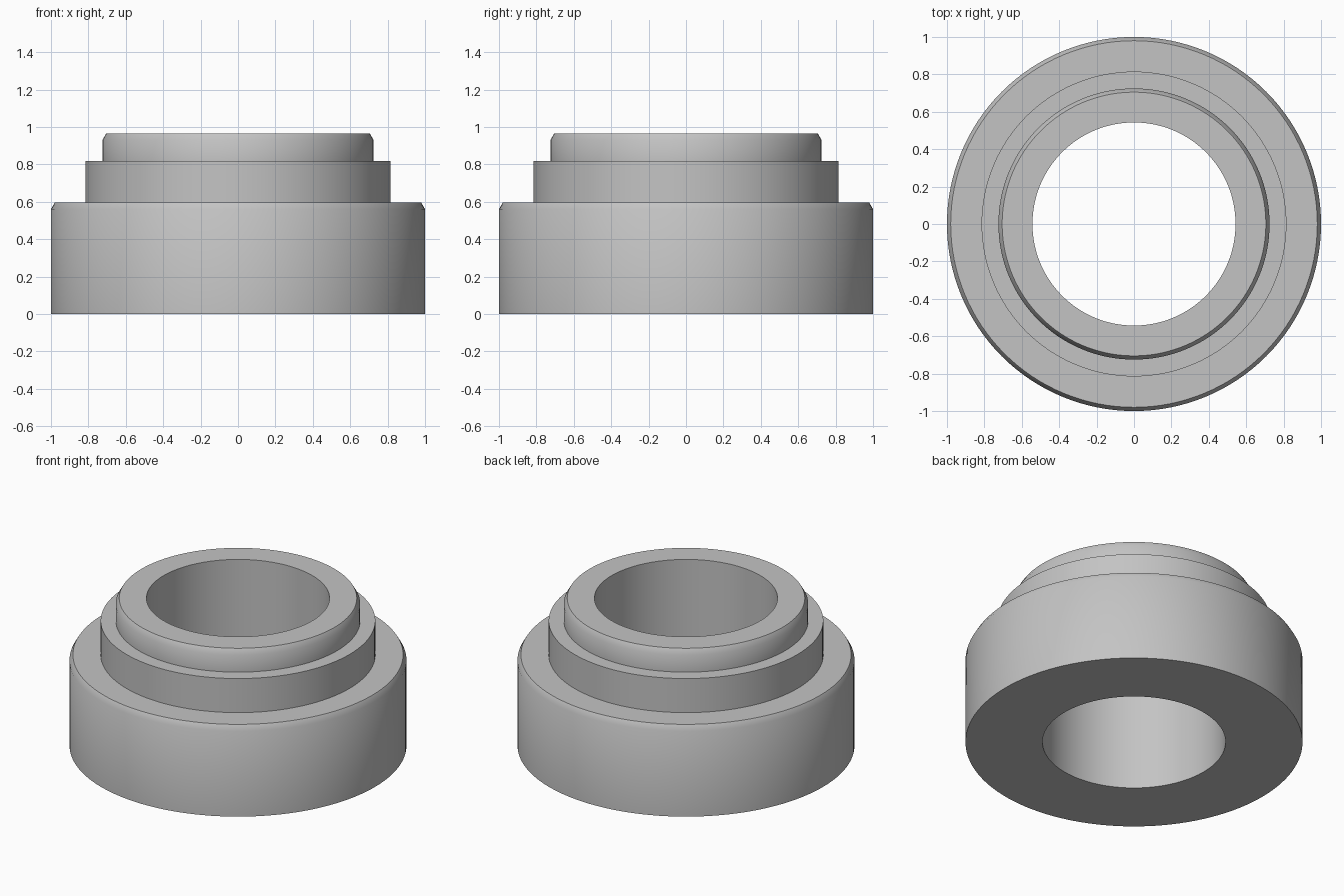
import bpy, bmesh, math
from mathutils import Matrix

SEGMENTS = 128

cube = bpy.data.objects.get("Cube")
if cube:
    bpy.data.objects.remove(cube, do_unlink=True)

# Plain grey finish
grey = bpy.data.materials.new("plain_grey")
grey.use_nodes = True
colour = (0.55, 0.55, 0.55, 1)
grey.diffuse_color = colour
grey.node_tree.nodes["Principled BSDF"].inputs["Base Color"].default_value = colour


def lathe(name, profile, material):
    """Revolve a closed (radius, height) profile around z."""
    bm = bmesh.new()
    verts = [bm.verts.new((r, 0, z)) for r, z in profile]
    edges = [bm.edges.new((verts[i - 1], verts[i])) for i in range(len(verts))]
    bmesh.ops.spin(bm, geom=verts + edges, cent=(0, 0, 0), axis=(0, 0, 1),
                   angle=math.tau, steps=SEGMENTS, use_merge=True)
    bmesh.ops.remove_doubles(bm, verts=bm.verts, dist=1e-5)
    bmesh.ops.recalc_face_normals(bm, faces=bm.faces)
    mesh = bpy.data.meshes.new(name)
    bm.to_mesh(mesh)
    bm.free()
    mesh.materials.append(material)
    obj = bpy.data.objects.new(name, mesh)
    bpy.context.collection.objects.link(obj)
    return obj


# Stepped collar: chamfered flange, shoulder, chamfered neck, through bore
bore = 0.543
collar = lathe("stepped_collar", [
    (bore, 0), (1, 0), (1, 0.56), (0.98, 0.595),
    (0.815, 0.595), (0.815, 0.818),
    (0.725, 0.818), (0.725, 0.93), (0.705, 0.965), (bore, 0.965),
], grey)

# Smooth round walls, crisp rims
bpy.ops.object.select_all(action="DESELECT")
collar.select_set(True)
bpy.context.view_layer.objects.active = collar
bpy.ops.object.shade_smooth_by_angle(angle=math.radians(35))
